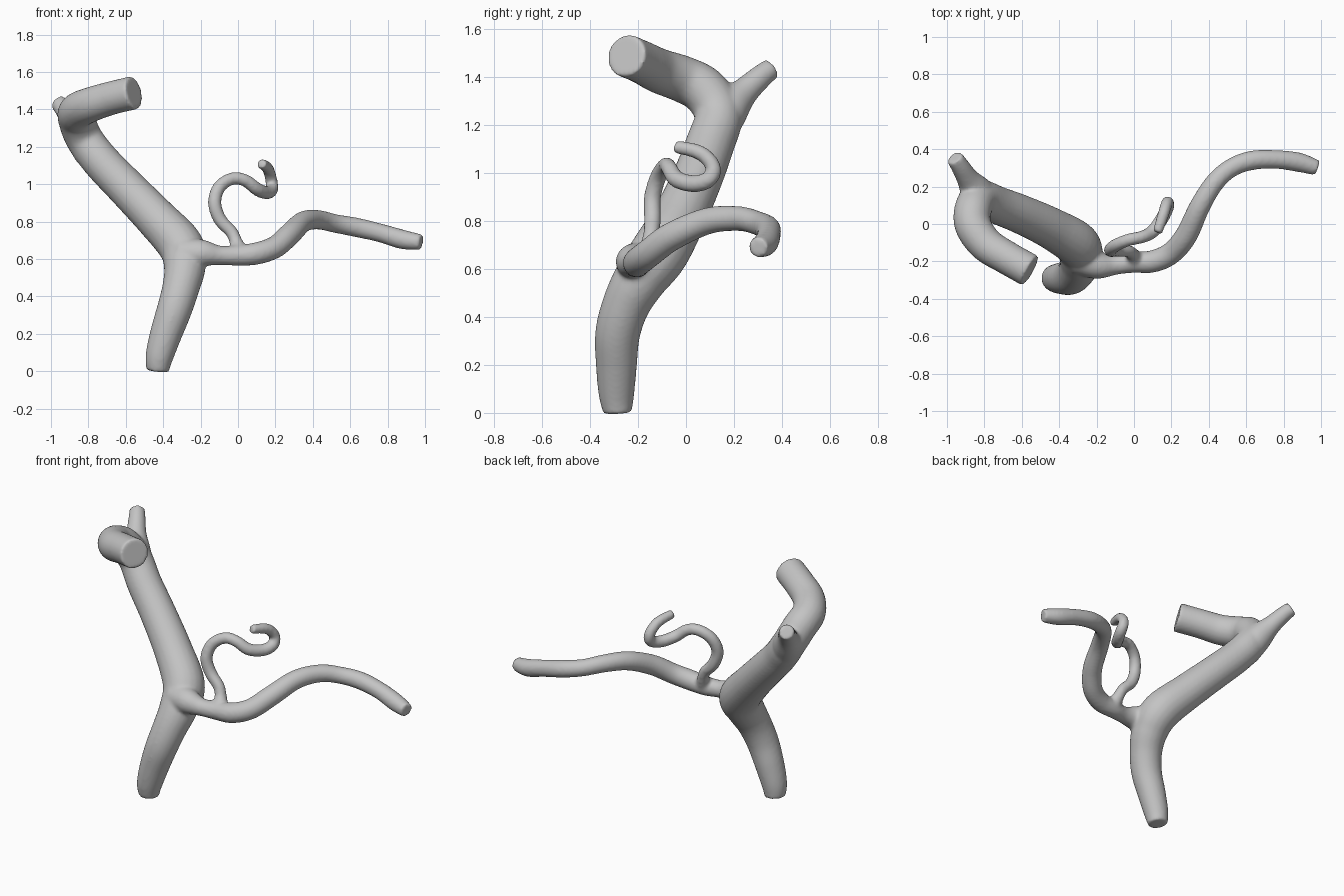
import bpy, bmesh, math
from mathutils import Vector

if "Cube" in bpy.data.objects:
    bpy.data.objects.remove(bpy.data.objects["Cube"], do_unlink=True)

SIDES, STEPS = 20, 6

# Each vessel is a centre line of (x, y, z, radius)
trunk = [(-.43, -.285, 0, .06), (-.42, -.29, .08, .075), (-.385, -.29, .2, .086),
         (-.34, -.285, .33, .094), (-.305, -.25, .45, .1), (-.285, -.19, .56, .112),
         (-.305, -.11, .67, .122), (-.44, -.025, .82, .112), (-.6, .05, .985, .105),
         (-.73, .1, 1.12, .102), (-.82, .135, 1.24, .1), (-.86, .08, 1.34, .1),
         (-.86, -.01, 1.39, .098), (-.79, -.11, 1.425, .094), (-.68, -.18, 1.46, .09),
         (-.555, -.25, 1.49, .09)]
spur = [(-.79, .12, 1.17, .09), (-.845, .18, 1.27, .085), (-.89, .245, 1.34, .06),
        (-.93, .31, 1.4, .05), (-.96, .355, 1.435, .045)]
long_branch = [(-.28, -.18, .62, .1), (-.19, -.22, .63, .075), (-.1, -.22, .62, .052),
               (0, -.205, .62, .056), (.1, -.2, .63, .06), (.2, -.155, .665, .06),
               (.28, -.06, .735, .06), (.35, .09, .8, .056), (.43, .22, .81, .052),
               (.52, .3, .79, .05), (.63, .34, .77, .052), (.76, .345, .74, .05),
               (.88, .33, .705, .052), (.98, .3, .69, .042)]
curl = [(.005, -.19, .64, .05), (-.01, -.16, .69, .036), (-.035, -.145, .745, .034),
        (-.095, -.14, .81, .036), (-.125, -.14, .9, .036), (-.1, -.115, .985, .035),
        (-.03, -.085, 1.03, .034), (.04, -.07, 1.02, .034), (.1, -.04, .975, .036),
        (.15, .03, .955, .036), (.18, .09, .97, .035), (.18, .115, 1.01, .033),
        (.17, .095, 1.055, .032), (.155, .045, 1.09, .031), (.125, -.045, 1.11, .027)]


def smooth_path(points):
    """Catmull-Rom samples through position and radius together."""
    p = [Vector(q) for q in points]
    p = [2 * p[0] - p[1]] + p + [2 * p[-1] - p[-2]]
    out = []
    for a, b, c, d in zip(p, p[1:], p[2:], p[3:]):
        for i in range(STEPS):
            t = i / STEPS
            out.append(.5 * (2 * b + (c - a) * t + (2 * a - 5 * b + 4 * c - d) * t ** 2
                             + (3 * b - a - 3 * c + d) * t ** 3))
    return out + [p[-2]]


def add_tube(bm, points):
    """Sweep a circle along the path and close both ends flat."""
    path = smooth_path(points)
    centres = [q.to_3d() for q in path]
    side, rings = Vector((1, 0, 0)), []
    for i, q in enumerate(path):
        tangent = (centres[min(i + 1, len(path) - 1)] - centres[max(i - 1, 0)]).normalized()
        side = (side - tangent * side.dot(tangent)).normalized()
        up = tangent.cross(side)
        rings.append([bm.verts.new(centres[i] + q.w * (side * math.cos(a) + up * math.sin(a)))
                      for a in (math.tau * k / SIDES for k in range(SIDES))])
    for r, s in zip(rings, rings[1:]):
        for k in range(SIDES):
            n = (k + 1) % SIDES
            bm.faces.new((r[k], r[n], s[n], s[k]))
    bm.faces.new(rings[0][::-1])
    bm.faces.new(rings[-1])


# All vessels share one mesh so that the junctions can fuse
bm = bmesh.new()
for vessel in (trunk, spur, long_branch, curl):
    add_tube(bm, vessel)
bmesh.ops.recalc_face_normals(bm, faces=bm.faces)
mesh = bpy.data.meshes.new("branching_vessel")
bm.to_mesh(mesh)
bm.free()
vessel_object = bpy.data.objects.new("branching_vessel", mesh)
bpy.context.collection.objects.link(vessel_object)

# Fuse the tubes and soften the joints
fuse = vessel_object.modifiers.new("fuse", 'REMESH')
fuse.mode = 'VOXEL'
fuse.voxel_size = .01
fuse.use_smooth_shade = True
soften = vessel_object.modifiers.new("soften", 'SMOOTH')
soften.factor = .5
soften.iterations = 8

# Plain grey surface
grey = bpy.data.materials.new("light_grey")
grey.use_nodes = True
colour = (.55, .55, .55, 1)
grey.diffuse_color = colour
grey.node_tree.nodes["Principled BSDF"].inputs["Base Color"].default_value = colour
mesh.materials.append(grey)
